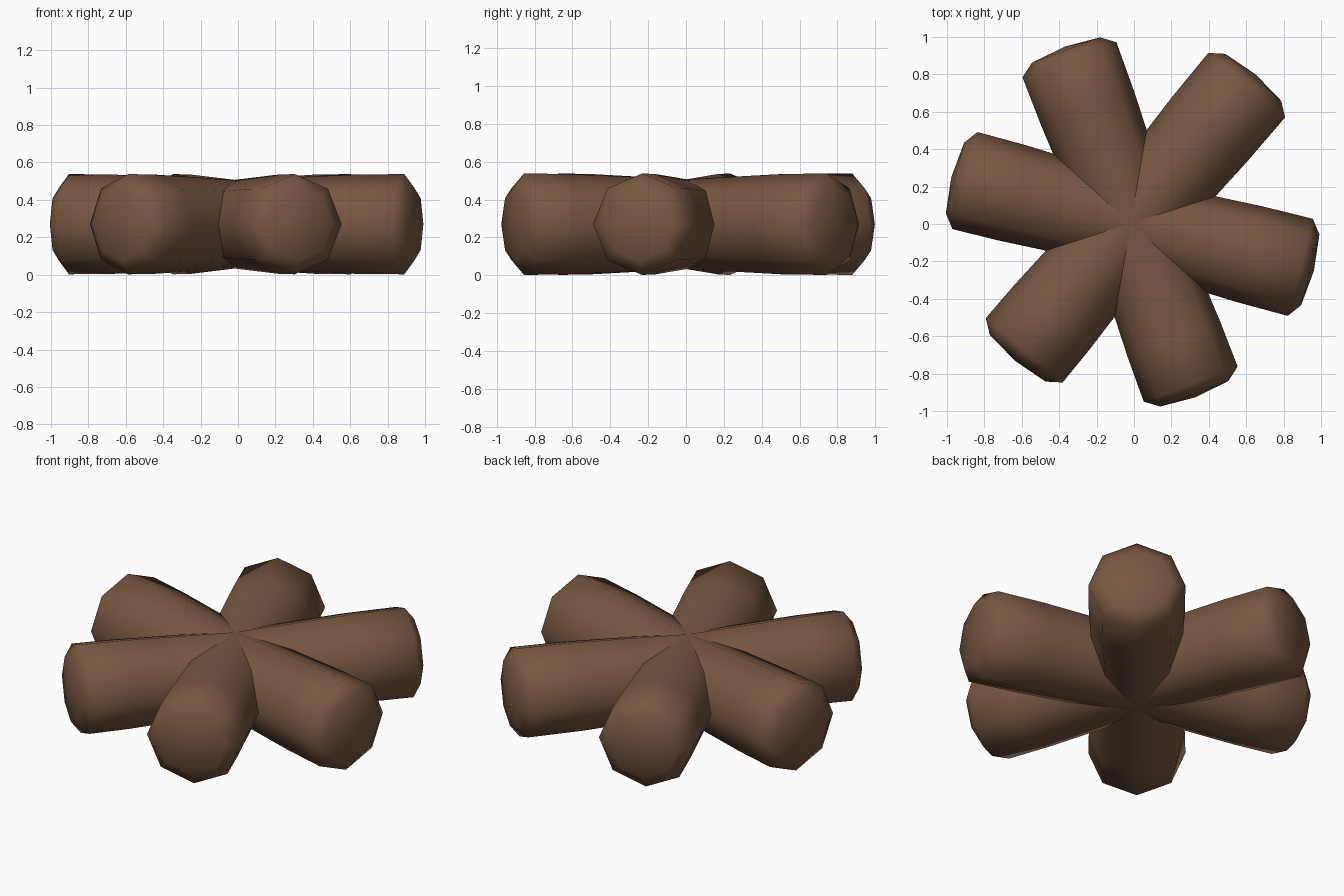
import bpy, bmesh, math
from mathutils import Vector

if "Cube" in bpy.data.objects:
    bpy.data.objects.remove(bpy.data.objects["Cube"])

bark = bpy.data.materials.new("bark brown")
bark.diffuse_color = (0.19, 0.096, 0.053, 1)
bark.use_nodes = True
bark.node_tree.nodes["Principled BSDF"].inputs["Base Color"].default_value = bark.diffuse_color

CENTRE = Vector((-0.018, 0.003, 0.27))
SIDES = 8


def log(name, degrees, length):
    """Eight-sided log running outward from the centre, with a rounded outer end."""
    a = math.radians(degrees)
    out = Vector((math.cos(a), math.sin(a), 0))
    side = Vector((-out.y, out.x, 0))
    up = Vector((0, 0, 1))
    # (distance along the log, radius)
    profile = [(0, 0.237), (0.66, 0.265), (length, 0.268), (length + 0.055, 0.195)]
    bm = bmesh.new()
    rings = []
    for d, r in profile:
        rings.append([bm.verts.new(CENTRE + out * d
                                   + side * (r * math.cos(2 * math.pi * i / SIDES))
                                   + up * (r * math.sin(2 * math.pi * i / SIDES)))
                      for i in range(SIDES)])
    for lo, hi in zip(rings, rings[1:]):
        for i in range(SIDES):
            j = (i + 1) % SIDES
            bm.faces.new((lo[i], lo[j], hi[j], hi[i]))
    # slightly domed outer cap, flat hidden inner cap
    tip = bm.verts.new(CENTRE + out * (length + 0.075))
    for i in range(SIDES):
        bm.faces.new((rings[-1][i], rings[-1][(i + 1) % SIDES], tip))
    bm.faces.new(rings[0][::-1])
    bmesh.ops.recalc_face_normals(bm, faces=bm.faces)
    # smooth everywhere except the hidden inner end
    for f in bm.faces:
        f.smooth = True
    for e in bm.edges:
        e.smooth = e.calc_face_angle(0) < math.radians(65)
    me = bpy.data.meshes.new(name)
    bm.to_mesh(me)
    bm.free()
    me.materials.append(bark)
    bpy.context.collection.objects.link(bpy.data.objects.new(name, me))


# Six logs fanned into a star
for n, (deg, length) in enumerate([(50, 0.965), (110.5, 0.934), (165.5, 0.915),
                                   (230, 0.885), (290.5, 0.917), (345.5, 0.937)], 1):
    log(f"log_{n}", deg, length)
